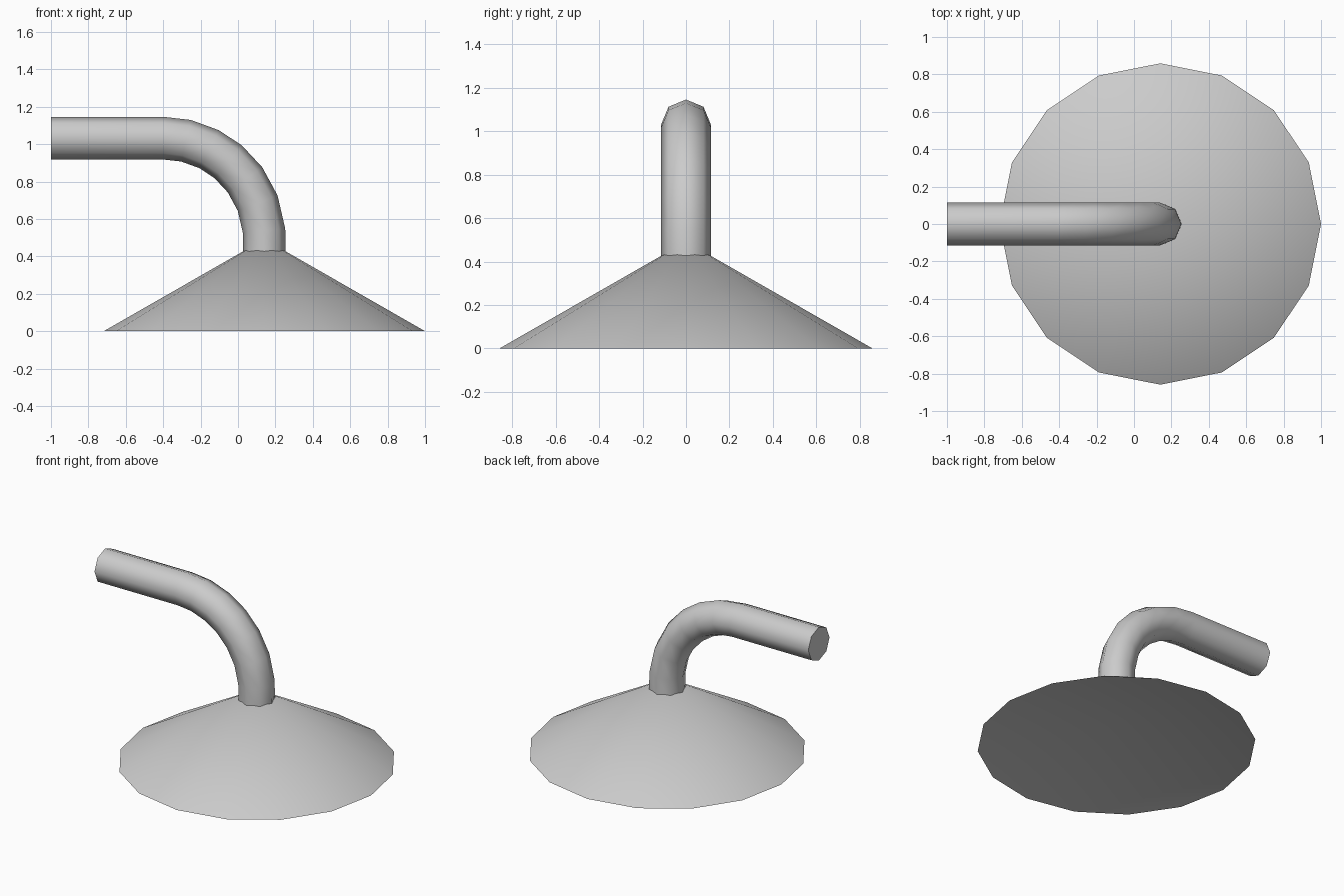
import bpy, bmesh
from math import sin, cos, pi, radians

if "Cube" in bpy.data.objects:
    bpy.data.objects.remove(bpy.data.objects["Cube"])

CX = 0.141            # axis of the shade and the lower end of the arm
SHADE_R = 0.859
SHADE_H = 0.492
RECESS = 0.15         # depth of the hollow underside
TUBE_R = 0.114


def finish(bm, name, angle):
    bmesh.ops.recalc_face_normals(bm, faces=bm.faces)
    mesh = bpy.data.meshes.new(name)
    bm.to_mesh(mesh)
    bm.free()
    obj = bpy.data.objects.new(name, mesh)
    bpy.context.collection.objects.link(obj)
    bpy.ops.object.select_all(action='DESELECT')
    bpy.context.view_layer.objects.active = obj
    obj.select_set(True)
    bpy.ops.object.shade_smooth_by_angle(angle=radians(angle))
    return obj


# Shade: 16-sided cone with a shallow conical recess underneath
bm = bmesh.new()
tips = [bm.verts.new((CX, 0, z)) for z in (SHADE_H, RECESS)]
rim = [bm.verts.new((CX + SHADE_R * cos(i * pi / 8), SHADE_R * sin(i * pi / 8), 0))
       for i in range(16)]
for tip in tips:
    for i in range(16):
        bm.faces.new((rim[i], rim[(i + 1) % 16], tip))
finish(bm, "lamp_shade", 40)

# Arm: 8-sided tube, straight run then a quarter bend down to the shade
BEND = CX + 0.4
BEND_Z = 1.032 - BEND
stations = [(-1.0, 1.032, 0)]                     # x, z, bend angle
for a in (0, 13, 27, 40, 54, 69, 85):
    t = radians(a)
    stations.append((-0.4 + BEND * sin(t), BEND_Z + BEND * cos(t), t))
stations.append((CX, 0.40, pi / 2))

bm = bmesh.new()
rings = []
for x, z, t in stations:
    ring = []
    for k in range(8):
        out, side = TUBE_R * cos(k * pi / 4), TUBE_R * sin(k * pi / 4)
        ring.append(bm.verts.new((x + out * sin(t), side, z + out * cos(t))))
    rings.append(ring)
for a, b in zip(rings, rings[1:]):
    for k in range(8):
        n = (k + 1) % 8
        bm.faces.new((a[k], a[n], b[n], b[k]))
bm.faces.new(rings[0])                            # cap at the wall end
finish(bm, "lamp_arm", 50)
